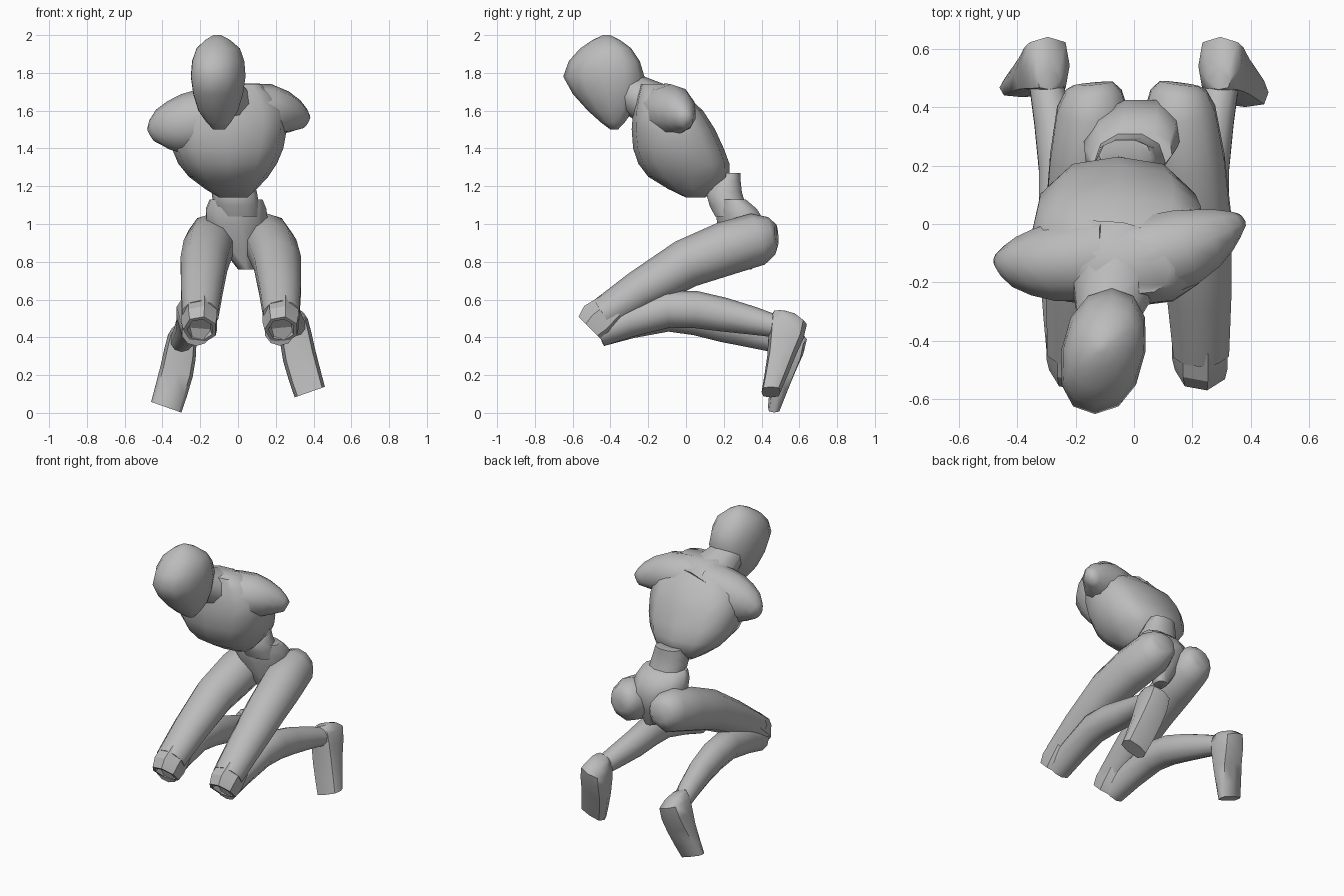
import bpy, bmesh, math
from mathutils import Vector

old = bpy.data.objects.get("Cube")
if old:
    bpy.data.objects.remove(old, do_unlink=True)

grey = bpy.data.materials.new("clay_grey")
grey.use_nodes = True
clay = (.5, .5, .5, 1)
grey.diffuse_color = clay
grey.node_tree.nodes["Principled BSDF"].inputs["Base Color"].default_value = clay


def refine(rows):
    """Add a rounded in-between row to every pair of key rows."""
    keys = [Vector(row) for row in rows]
    padded = [keys[0]] + keys + [keys[-1]]
    result = [keys[0]]
    for before, start, end, after in zip(padded, padded[1:], padded[2:], padded[3:]):
        middle = (start + end) / 2
        bulge = (start + end - before - after) / 16
        result += [middle + bulge, end]
    return result


def skin(name, rings, recess=False, angle=60):
    """Join a stack of point rings into a closed, smooth-shaded part."""
    bm = bmesh.new()
    loops = [[bm.verts.new(point) for point in ring] for ring in rings]
    count = len(loops[0])
    for lower, upper in zip(loops, loops[1:]):
        for i in range(count):
            j = (i + 1) % count
            bm.faces.new((lower[i], lower[j], upper[j], upper[i]))
    bm.faces.new(loops[0][::-1])
    end = bm.faces.new(loops[-1])
    bmesh.ops.recalc_face_normals(bm, faces=bm.faces[:])
    if recess:
        bmesh.ops.inset_region(bm, faces=[end], thickness=.02)
        bmesh.ops.inset_region(bm, faces=[end], thickness=.01, depth=-.03)
    mesh = bpy.data.meshes.new(name)
    bm.to_mesh(mesh)
    bm.free()
    mesh.materials.append(grey)
    obj = bpy.data.objects.new(name, mesh)
    bpy.context.collection.objects.link(obj)
    bpy.ops.object.select_all(action='DESELECT')
    obj.select_set(True)
    bpy.context.view_layer.objects.active = obj
    bpy.ops.object.shade_smooth_by_angle(angle=math.radians(angle))


def soften(value, power):
    """Square off a sine or cosine, keeping its sign."""
    return math.copysign(abs(value) ** power, value)


def slices(name, rows, sides=12, power=.9, skew=0, tilt=0, **options):
    """Level slices: height, left and right x, front and back y."""
    rings = []
    for z, left, right, front, back in refine(rows):
        middle = Vector(((left + right) / 2, (front + back) / 2, z))
        half_width, half_depth = (right - left) / 2, (back - front) / 2
        ring = []
        for i in range(sides):
            turn = math.tau * i / sides
            across = soften(math.cos(turn), power)
            along = soften(math.sin(turn), power)
            # skew slides the back sideways against the front
            offset = Vector(((across + skew * along) * half_width,
                             along * half_depth,
                             tilt * across * half_width))
            ring.append(middle + offset)
        rings.append(ring)
    skin(name, rings, **options)


def limb(name, path, sides=10, smooth=True, **options):
    """Tube along a path: centre, half width, half thickness."""
    rows = refine(path) if smooth else [Vector(row) for row in path]
    centres = [Vector(row[:3]) for row in rows]
    rings = []
    for k, (centre, row) in enumerate(zip(centres, rows)):
        following = centres[min(k + 1, len(centres) - 1)]
        direction = (following - centres[max(k - 1, 0)]).normalized()
        sideways = abs(direction.x) > .7
        guide = Vector((0, 1, 0)) if sideways else Vector((1, 0, 0))
        across = (guide - direction * guide.dot(direction)).normalized()
        up = direction.cross(across)
        turns = [math.tau * (i + .5) / sides for i in range(sides)]
        rings.append([centre + across * row[3] * math.cos(turn)
                      + up * row[4] * math.sin(turn) for turn in turns])
    skin(name, rings, **options)


# Head, bowed forward with a narrow chin
slices("head", [
    (1.5, -.13, -.07, -.4, -.36),
    (1.6, -.21, 0, -.52, -.28),
    (1.78, -.25, .04, -.65, -.22),
    (1.93, -.22, .01, -.56, -.29),
    (2, -.13, -.09, -.44, -.4)], skew=.2, angle=80)
limb("neck", [
    (-.1, -.34, 1.72, .1, .1),
    (-.04, -.06, 1.57, .2, .14)])

# Rib cage and the shoulder stumps
slices("chest", [
    (1.14, -.1, .05, 0, .1),
    (1.25, -.26, .16, -.2, .23),
    (1.4, -.35, .24, -.28, .2),
    (1.6, -.33, .25, -.28, .09),
    (1.74, -.13, .12, -.24, -.08)], power=.75)
limb("right_shoulder", [
    (-.08, -.11, 1.57, .16, .17),
    (-.27, -.13, 1.53, .14, .16),
    (-.4, -.13, 1.5, .09, .11),
    (-.46, -.12, 1.47, .03, .04)], angle=70)
limb("left_shoulder", [
    (0, -.13, 1.59, .15, .15),
    (.17, -.08, 1.6, .14, .14),
    (.3, -.02, 1.57, .08, .09),
    (.36, .01, 1.54, .03, .04)], angle=70)

# Waist and pelvis
slices("waist", [
    (1.27, -.12, .06, .18, .29),
    (1.17, -.14, .1, .1, .3),
    (1.04, -.12, .12, .15, .34)], sides=10)
slices("pelvis", [
    (1.13, -.15, .13, .15, .32),
    (1, -.17, .16, .16, .43),
    (.76, 0, .08, .25, .35)], sides=10, skew=.2)

# Folded legs, with the right shin and foot hanging a little lower
for side, sign, drop, shift in (("left", 1, 0, .03), ("right", -1, .08, 0)):
    limb(side + "_thigh", [
        (sign * .14 + shift / 2, .48, .94, .07, .06),
        (sign * .14 + shift / 2, .38, .92, .13, .14),
        (sign * .18 + shift, 0, .79, .13, .13),
        (sign * .2 + shift, -.44, .52, .1, .09)], angle=70)
    limb(side + "_knee", [
        (sign * .2 + shift, -.38, .55, .1, .1),
        (sign * .2 + shift, -.46, .48, .1, .12),
        (sign * .2 + shift, -.5, .44, .09, .1)],
        sides=7, smooth=False, recess=True, angle=25)
    limb(side + "_shin", [
        (sign * .22, -.46, .43, .08, .08),
        (sign * .24, -.1, .55 - drop / 4, .09, .1),
        (sign * .25, .2, .52 - drop * .7, .08, .09),
        (sign * .3, .47, .46 - drop, .06, .06)])
    foot = []
    for z, inner, outer, front, back in (
            (.53, .25, .33, .46, .53),
            (.47, .22, .37, .44, .64),
            (.3, .24, .41, .43, .58),
            (.11, .3, .46, .4, .5)):
        left, right = sorted((sign * inner, sign * outer))
        slide = (.53 - z) * drop
        foot.append((z - drop, left, right, front + slide, back))
    slices(side + "_foot", foot, sides=8, power=.6, tilt=sign * .35)
